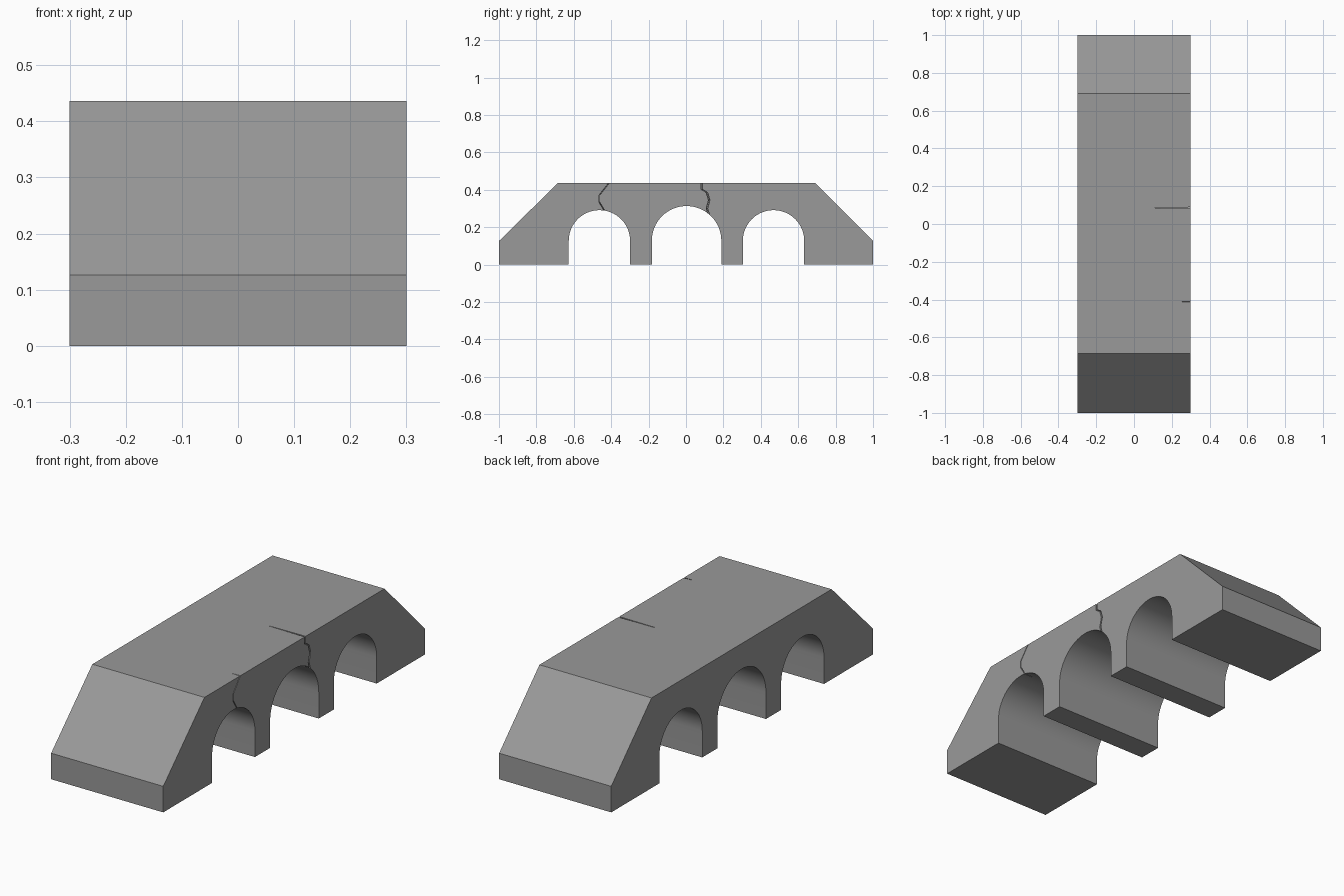
import bpy, bmesh, math

cube = bpy.data.objects.get("Cube")
if cube:
    bpy.data.objects.remove(cube, do_unlink=True)

HALF_WIDTH = 0.3
TOP = 0.436

stone = bpy.data.materials.new("grey_stone")
stone.use_nodes = True
GREY = (0.32, 0.32, 0.32, 1)
stone.diffuse_color = GREY
stone.node_tree.nodes["Principled BSDF"].inputs["Base Color"].default_value = GREY


def prism(name, near, far, x_near, x_far):
    """Join two matching (y, z) outlines into a closed solid along x."""
    bm = bmesh.new()
    a = [bm.verts.new((x_near, y, z)) for y, z in near]
    b = [bm.verts.new((x_far, y, z)) for y, z in far]
    bm.faces.new(a)
    bm.faces.new(b[::-1])
    n = len(a)
    for i in range(n):
        j = (i + 1) % n
        bm.faces.new((a[j], a[i], b[i], b[j]))
    bmesh.ops.recalc_face_normals(bm, faces=bm.faces)
    mesh = bpy.data.meshes.new(name)
    bm.to_mesh(mesh)
    bm.free()
    mesh.materials.append(stone)
    obj = bpy.data.objects.new(name, mesh)
    bpy.context.collection.objects.link(obj)
    return obj


def arch(centre, radius, spring, steps=32):
    """Opening outline: straight jambs below a half circle."""
    curve = [(centre - radius * math.cos(math.pi * i / steps),
              spring + radius * math.sin(math.pi * i / steps))
             for i in range(steps + 1)]
    return [(centre - radius, 0)] + curve + [(centre + radius, 0)]


# Bridge body: ramped deck over three arched openings
profile = [(-1, 0)]
for centre, radius in ((-0.463, 0.164), (0.003, 0.186), (0.468, 0.164)):
    profile += arch(centre, radius, 0.127)
profile += [(1, 0), (1, 0.126), (0.692, TOP), (-0.685, TOP), (-1, 0.126)]
bridge = prism("bridge_body", profile, profile, HALF_WIDTH, -HALF_WIDTH)


def crack(name, path, width, depth):
    """Cut a narrow jagged groove into the left side of the bridge."""
    def strip(w):
        return ([(y - w / 2, z) for y, z in path]
                + [(y + w / 2, z) for y, z in reversed(path)])
    cutter = prism(name, strip(width), strip(width * 0.3),
                   HALF_WIDTH + 0.01, HALF_WIDTH - depth)
    cutter.hide_render = True
    mod = bridge.modifiers.new(name, "BOOLEAN")
    mod.operation = "DIFFERENCE"
    mod.solver = "EXACT"
    mod.object = cutter
    bpy.ops.object.modifier_apply(modifier=name)
    bpy.data.objects.remove(cutter, do_unlink=True)


bpy.ops.object.select_all(action="DESELECT")
bridge.select_set(True)
bpy.context.view_layer.objects.active = bridge

# Cracks running from the deck edge down to the arches
crack("middle_crack", [(0.085, 0.46), (0.085, 0.402), (0.112, 0.385),
                       (0.124, 0.345), (0.112, 0.3), (0.13, 0.24)], 0.008, 0.19)
crack("end_crack", [(-0.392, 0.46), (-0.412, TOP), (-0.464, 0.37),
                    (-0.464, 0.335), (-0.425, 0.27)], 0.005, 0.045)

bpy.ops.object.shade_smooth_by_angle(angle=math.radians(30))
